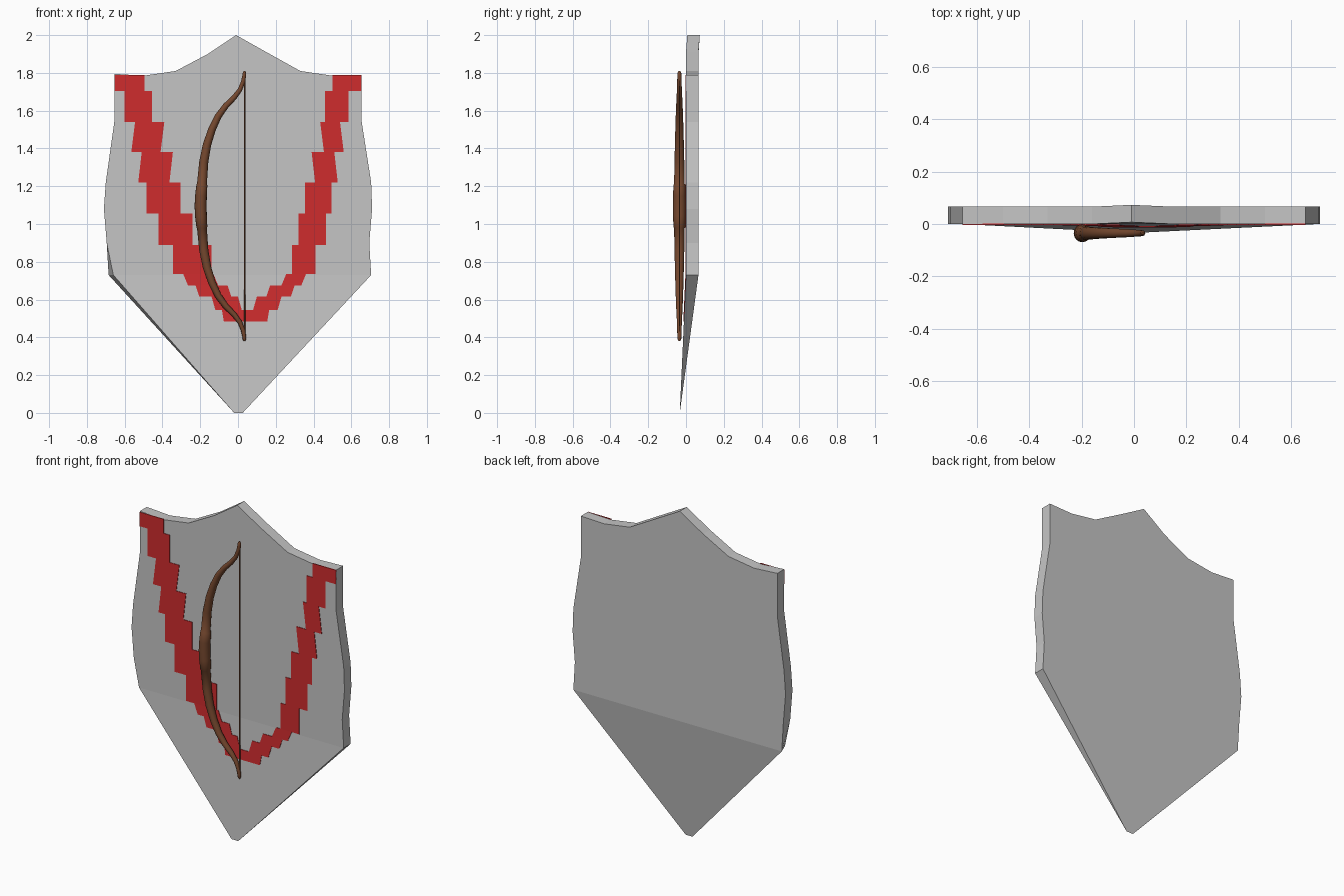
import bpy, bmesh, math
from mathutils import Vector

if "Cube" in bpy.data.objects:
    bpy.data.objects.remove(bpy.data.objects["Cube"])


def material(name, rgb):
    m = bpy.data.materials.new(name)
    m.diffuse_color = (*rgb, 1)
    m.use_nodes = True
    m.node_tree.nodes["Principled BSDF"].inputs["Base Color"].default_value = m.diffuse_color
    return m


GREY = material("steel grey", (0.56, 0.56, 0.56))
RED = material("red paint", (0.62, 0.025, 0.027))
BROWN = material("brown wood", (0.18, 0.065, 0.028))


def finish(name, bm, mat):
    bmesh.ops.recalc_face_normals(bm, faces=bm.faces)
    me = bpy.data.meshes.new(name)
    bm.to_mesh(me)
    bm.free()
    me.materials.append(mat)
    ob = bpy.data.objects.new(name, me)
    bpy.context.collection.objects.link(ob)
    return ob


# Shield: thick upper slab and a lower wedge running down to a blunt edge
right = [(0.705, 0.73), (0.695, 0.90), (0.71, 1.08), (0.705, 1.22), (0.655, 1.54),
         (0.655, 1.79), (0.50, 1.785), (0.33, 1.81)]
left = [(-0.33, 1.81), (-0.50, 1.785), (-0.655, 1.795), (-0.655, 1.54), (-0.70, 1.22),
        (-0.71, 1.08), (-0.695, 0.90), (-0.685, 0.73)]
outline = right + [(0.15, 1.91), (-0.01, 2.0), (-0.16, 1.90)] + left
bm = bmesh.new()
front, back = [], []
for x, z in outline:
    peak = 0.007 if z > 1.95 else 0
    fx = -0.66 if (x < 0 and z < 0.8) else x      # front corner set slightly inward
    front.append(bm.verts.new((fx, peak, z)))
    back.append(bm.verts.new((x, 0.066 + peak, z)))
bm.faces.new(front)
bm.faces.new(back)
for i in range(len(outline) - 1):
    bm.faces.new((front[i], front[i + 1], back[i + 1], back[i]))
tip_l = bm.verts.new((-0.02, -0.033, 0))
tip_r = bm.verts.new((0.025, -0.033, 0))
bm.faces.new((front[-1], front[0], tip_r, tip_l))
bm.faces.new((back[-1], back[0], tip_r, tip_l))
bm.faces.new((front[-1], back[-1], tip_l))
bm.faces.new((front[0], back[0], tip_r))
finish("shield", bm, GREY)

# Red stepped band: z top, z bottom, left pair, right pair, skew of the lower edge
rows = [(1.79, 1.705, -0.655, -0.495, 0.50, 0.655, 0.0),
        (1.705, 1.54, -0.60, -0.455, 0.46, 0.585, 0.0),
        (1.54, 1.38, -0.545, -0.39, 0.435, 0.54, 0.02),
        (1.38, 1.22, -0.51, -0.345, 0.39, 0.51, 0.018),
        (1.22, 1.055, -0.485, -0.305, 0.355, 0.495, 0.0),
        (1.055, 0.89, -0.42, -0.24, 0.32, 0.465, 0.0),
        (0.89, 0.735, -0.345, -0.14, 0.285, 0.41, 0.0),
        (0.735, 0.675, -0.29, -0.13, 0.255, 0.36, -0.025),
        (0.675, 0.615, -0.225, -0.055, 0.17, 0.30, -0.02),
        (0.615, 0.545, -0.14, 0.0, 0.10, 0.23, -0.02),
        (0.545, 0.485, -0.085, 0.04, 0.04, 0.165, -0.01)]


def face_y(z):
    return -0.033 * max(0, 1 - z / 0.73)


bm = bmesh.new()
for zt, zb, l0, l1, r0, r1, s in rows:
    for a, b, skew in ((l0, l1, -s), (r0, r1, s)):
        corners = [(a, zt), (b, zt), (b + skew, zb), (a + skew, zb)]
        f = [bm.verts.new((x, face_y(z) - 0.003, z)) for x, z in corners]
        k = [bm.verts.new((x, face_y(z) + 0.001, z)) for x, z in corners]
        bm.faces.new(f)
        bm.faces.new(k)
        for i in range(4):
            j = (i + 1) % 4
            bm.faces.new((f[i], f[j], k[j], k[i]))
finish("red_band", bm, RED)

# Bow: round tube lofted along a mirrored half profile (x, z, radius)
MID, CY = 1.095, -0.035
half = [(-0.198, 1.095, 0.032), (-0.196, 1.15, 0.031), (-0.191, 1.208, 0.029),
        (-0.191, 1.212, 0.026), (-0.181, 1.33, 0.024), (-0.164, 1.42, 0.022),
        (-0.138, 1.50, 0.020), (-0.105, 1.57, 0.018), (-0.065, 1.625, 0.016),
        (-0.02, 1.67, 0.014), (0.01, 1.71, 0.012), (0.026, 1.75, 0.011),
        (0.033, 1.785, 0.010), (0.034, 1.80, 0.009), (0.034, 1.81, 0.004)]
path = [(x, 2 * MID - z, r) for x, z, r in half[:0:-1]] + half


def tube(name, path, sides, flat=1.0):
    bm = bmesh.new()
    rings = []
    for i, (x, z, r) in enumerate(path):
        p, q = path[max(i - 1, 0)], path[min(i + 1, len(path) - 1)]
        t = Vector((q[0] - p[0], 0, q[1] - p[1])).normalized()
        n = Vector((t.z, 0, -t.x))
        ring = []
        for k in range(sides):
            a = 2 * math.pi * k / sides
            co = Vector((x, CY, z)) + n * (r * math.cos(a))
            co.y += r * flat * math.sin(a)
            ring.append(bm.verts.new(co))
        rings.append(ring)
    for a, b in zip(rings, rings[1:]):
        for k in range(sides):
            j = (k + 1) % sides
            bm.faces.new((a[k], a[j], b[j], b[k]))
    bm.faces.new(rings[0])
    bm.faces.new(rings[-1])
    ob = finish(name, bm, BROWN)
    bpy.ops.object.select_all(action='DESELECT')
    ob.select_set(True)
    bpy.context.view_layer.objects.active = ob
    bpy.ops.object.shade_smooth_by_angle(angle=math.radians(40))


tube("bow", path, 16, 1.08)
tube("bow_string", [(0.036, 0.42, 0.003), (0.036, 1.77, 0.003)], 8)
